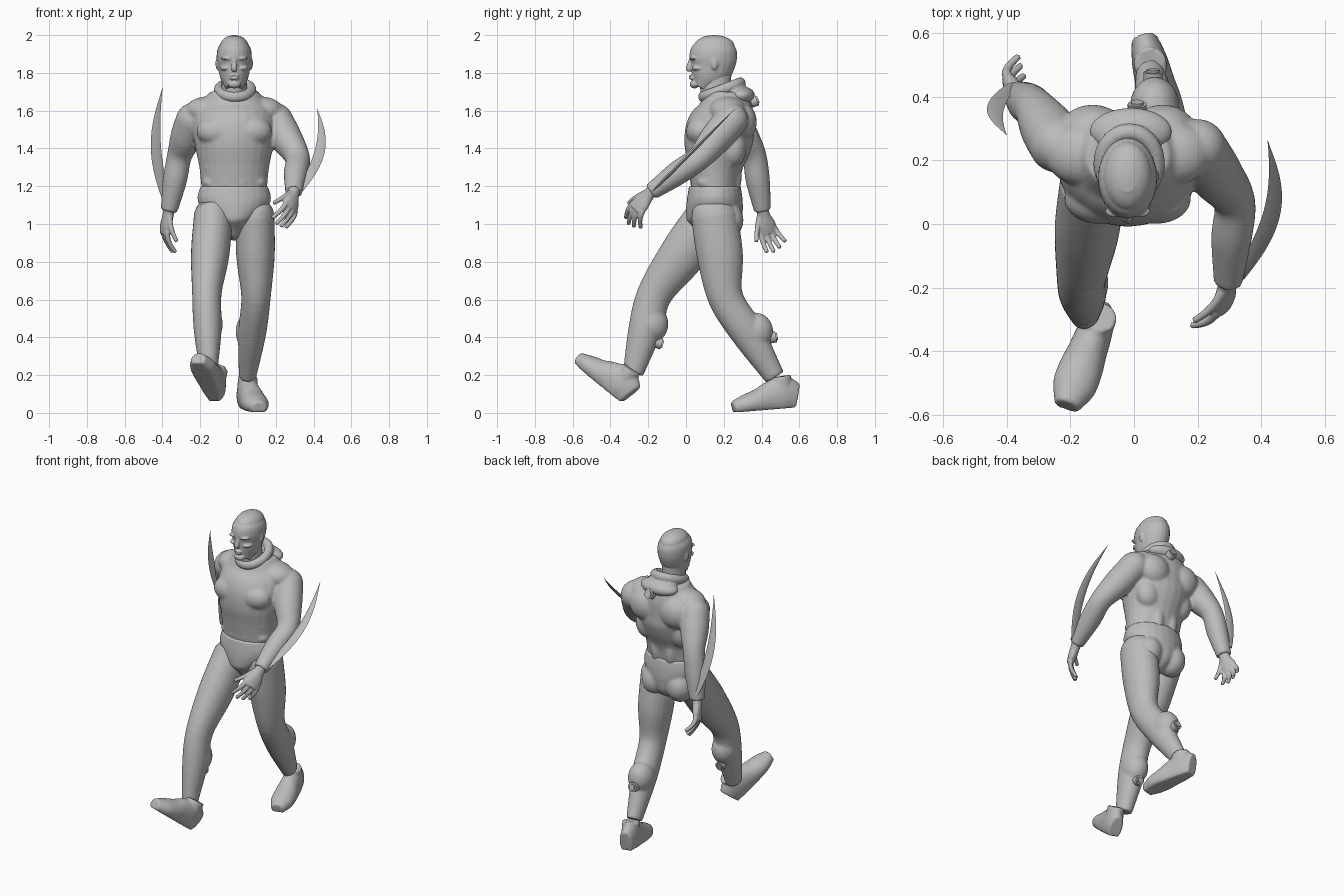
import bpy, bmesh, math
from mathutils import Vector, Matrix

if "Cube" in bpy.data.objects:
    bpy.data.objects.remove(bpy.data.objects["Cube"])

grey = bpy.data.materials.new("plain grey")
grey.use_nodes = True
grey.diffuse_color = (0.5, 0.5, 0.5, 1)
grey.node_tree.nodes["Principled BSDF"].inputs["Base Color"].default_value = grey.diffuse_color
X, Y, Z = Vector((1, 0, 0)), Vector((0, 1, 0)), Vector((0, 0, 1))
MIDDLE = -.02  # body centre line
SIDES = (-1, 1)


def smooth_path(rings, steps):
    """Catmull-Rom curve through rings of x, y, z, radius, radius."""
    rings = [Vector(ring) for ring in rings]
    rings = [rings[0] * 2 - rings[1]] + rings + [rings[-1] * 2 - rings[-2]]
    path = []
    for before, start, end, after in zip(rings, rings[1:], rings[2:], rings[3:]):
        leave, arrive = (end - before) / 2, (after - start) / 2
        for step in range(steps):
            u = step / steps
            bend = (leave - (end - start)) * (1 - u) - (arrive - (end - start)) * u
            path.append(start.lerp(end, u) + bend * u * (1 - u))
    return path + [rings[-2]]


def loft(bm, rings, side_axis=X, sides=24, steps=6):
    """Closed tube of elliptical sections square to its path."""
    path = smooth_path(rings, steps)
    points = [Vector(ring[:3]) for ring in path]
    last = len(points) - 1
    loops = []
    for i, ring in enumerate(path):
        tangent = (points[min(i + 1, last)] - points[max(i - 1, 0)]).normalized()
        across = (side_axis - tangent * side_axis.dot(tangent)).normalized()
        a = across * max(ring[3], .001)
        b = tangent.cross(across) * max(ring[4], .001)
        angles = [math.tau * k / sides for k in range(sides)]
        loops.append([bm.verts.new(points[i] + a * math.cos(w) + b * math.sin(w)) for w in angles])
    for low, high in zip(loops, loops[1:]):
        for k in range(sides):
            j = (k + 1) % sides
            bm.faces.new((low[k], low[j], high[j], high[k]))
    bm.faces.new(loops[0][::-1])
    bm.faces.new(loops[-1])


def stack(bm, bottom, spacing, rows):
    """Upright loft through evenly spaced rows of half width, front y, back y."""
    loft(bm, [(MIDDLE, (front + back) / 2, bottom + spacing * i, width, (back - front) / 2)
              for i, (width, front, back) in enumerate(rows)])


def limb(bm, joints, radii, depth, side_axis):
    """Limb through three joints, with a muscle halfway along each bone."""
    top, bend, end = (Vector(joint) for joint in joints)
    stations = (top, top.lerp(bend, .5), bend, bend.lerp(end, .45), end)
    loft(bm, [(*p, r, r * depth) for p, r in zip(stations, radii)], side_axis)


def ball(bm, centre, radii):
    place = Matrix.Translation(centre) @ Matrix.Diagonal((*radii, 1))
    bmesh.ops.create_uvsphere(bm, u_segments=24, v_segments=16, radius=1, matrix=place)


def mirrored_balls(bm, x, y, z, radii):
    for side in SIDES:
        ball(bm, (MIDDLE + side * x, y, z), radii)


def finish(name, bm, voxel=0, place=Matrix(), rounds=2):
    """Make the object; a voxel size fuses its overlapping volumes."""
    bm.transform(place)
    bmesh.ops.recalc_face_normals(bm, faces=bm.faces)
    mesh = bpy.data.meshes.new(name)
    bm.to_mesh(mesh)
    bm.free()
    mesh.materials.append(grey)
    part = bpy.data.objects.new(name, mesh)
    bpy.context.collection.objects.link(part)
    if voxel:
        fuse = part.modifiers.new("fuse", "REMESH")
        fuse.mode, fuse.voxel_size, fuse.use_smooth_shade = "VOXEL", voxel, True
        soften = part.modifiers.new("soften", "SMOOTH")
        soften.factor, soften.iterations = .5, rounds
    else:
        bpy.ops.object.select_all(action="DESELECT")
        part.select_set(True)
        bpy.context.view_layer.objects.active = part
        bpy.ops.object.shade_smooth_by_angle(angle=math.radians(40))


# Torso with chest, stomach and back muscles, and both sleeves
bm = bmesh.new()
stack(bm, 1.1, .1, [(.17, .03, .27), (.175, .025, .28), (.185, .01, .3), (.205, -.01, .34),
                    (.22, 0, .365), (.2, .06, .36), (.13, .1, .33)])
mirrored_balls(bm, .09, .08, 1.49, (.11, .08, .08))
mirrored_balls(bm, .11, .3, 1.54, (.1, .075, .1))
mirrored_balls(bm, .12, .25, 1.4, (.08, .07, .1))
mirrored_balls(bm, .05, .255, 1.25, (.04, .04, .1))
mirrored_balls(bm, .14, .22, 1.6, (.12, .1, .075))
for row in range(3):
    height = 1.38 - row * .08
    mirrored_balls(bm, .04, .052 + row * .006, height, (.04, .04, .036))
    mirrored_balls(bm, .13, .12, height, (.04, .06, .035))
SLEEVE_RADII = (.09, .085, .066, .064, .045)
RIGHT_WRIST, LEFT_WRIST = (-.365, .405, 1.07), (.295, -.185, 1.17)
for joints in (((-.24, .25, 1.55), (-.31, .36, 1.36), RIGHT_WRIST),
               ((.2, .24, 1.55), (.315, .07, 1.35), LEFT_WRIST)):
    ball(bm, joints[0], (.09, .09, .09))
    limb(bm, joints, SLEEVE_RADII, 1, Y - Z)
finish("torso_and_sleeves", bm, .009, rounds=5)

# Briefs, tapering to the crotch
bm = bmesh.new()
stack(bm, .92, .07, [(.02, .08, .18), (.09, .01, .28), (.16, 0, .3), (.195, .005, .3), (.18, .015, .29)])
mirrored_balls(bm, .09, .21, 1.02, (.085, .095, .1))
finish("briefs", bm, .009, rounds=5)

# Legs, alike except for the stride
LEG_RADII = (.103, .102, .078, .074, .046)
for name, joints, calf in (
        ("front_leg", ((-.13, .13, 1.05), (-.165, -.165, .63), (-.155, -.28, .21)), (-.158, -.185, .47)),
        ("back_leg", ((.09, .15, 1.05), (.095, .21, .61), (.05, .47, .19)), (.065, .37, .43))):
    bm = bmesh.new()
    limb(bm, joints, LEG_RADII, 1.2, X)
    ball(bm, joints[0], (.1, .12, .09))
    ball(bm, Vector(joints[1]) - Y * .04, (.06, .055, .07))
    ball(bm, calf, (.078, .092, .1))
    finish(name, bm, .009, rounds=4)

# Shoes, shaped flat-soled at the origin and then posed by the heel
SHOE_ROWS = [(.04, .13), (.056, .17), (.062, .15), (.07, .115), (.068, .09), (.04, .06)]
for name, heel, yaw, pitch in (("front_shoe", (-.12, -.33, .05), -.36, -.67),
                               ("back_shoe", (.03, .59, .03), .24, .08)):
    bm = bmesh.new()
    loft(bm, [(0, -.07 * i, high * .4, wide, high * .6) for i, (wide, high) in enumerate(SHOE_ROWS)])
    loft(bm, [(0, -.07, .04, .055, .055), (0, -.08, .17, .052, .056)])
    for vert in bm.verts:
        vert.co.z = max(vert.co.z, 0)
    turn = Matrix.Rotation(yaw, 4, "Z") @ Matrix.Rotation(pitch, 4, "X")
    finish(name, bm, .008, Matrix.Translation(heel) @ turn, rounds=4)


# Hands: palm, four curled fingers and a thumb, shaped at the origin
def hand(name, wrist, along, thumb_side, palm_side):
    along = Vector(along).normalized()
    thumb_side = (thumb_side - along * thumb_side.dot(along)).normalized()
    palm = along.cross(thumb_side)
    palm *= math.copysign(1, palm.dot(palm_side))
    bm = bmesh.new()
    loft(bm, [(*(along * reach), wide, thick) for reach, wide, thick in
              ((-.03, .03, .03), (.02, .03, .025), (.07, .045, .023), (.11, .04, .018))], thumb_side)

    def digit(start, length, offset, spread, curl):
        rings = []
        for k in range(4):
            centre = along * (start + length * k / 3) + thumb_side * (offset + spread * k)
            thickness = .014 - .0015 * k
            rings.append((*(centre + palm * curl * k * k), thickness, thickness))
        loft(bm, rings, palm, 10, 4)

    for finger, length in enumerate((.09, .1, .09, .07)):
        offset = .034 - .023 * finger
        digit(.09, length, offset, offset * .15, .006)
    digit(.02, .1, .02, .02, .004)
    finish(name, bm, .005, Matrix.Translation(wrist) @ Matrix.Scale(1.15, 4))


hand("left_hand", LEFT_WRIST, (-.15, -.65, -.75), Z - Y - X, Y - X - Z)
hand("right_hand", RIGHT_WRIST, (-.2, .25, -.95), X * .4 - Y, X + Y * .4)

# Curved forearm blades with a diamond section, bowed outward
for name, base, tip, bow in (("left_blade", (.33, -.17, 1.18), (.42, .26, 1.61), .06),
                             ("right_blade", (-.38, .44, 1.12), (-.4, .28, 1.72), -.045)):
    bm = bmesh.new()
    rings = []
    for k in range(9):
        u = k / 8
        centre = Vector(base).lerp(Vector(tip), u) + X * bow * math.sin(math.pi * u)
        width = .028 * math.sin(math.pi * (.2 + .8 * u))
        rings.append((*centre, width, width / 3))
    loft(bm, rings, sides=4, steps=3)
    finish(name, bm)

# Head with chin, lips, nose, brows, cheeks and ears
bm = bmesh.new()
stack(bm, 1.72, .055, [(.045, .035, .13), (.073, .02, .2), (.086, .018, .25), (.093, .018, .27),
                       (.082, .036, .262), (.03, .1, .2)])
ball(bm, (MIDDLE, .15, 1.94), (.076, .108, .06))
ball(bm, (MIDDLE, .045, 1.74), (.035, .025, .022))
for lip in (1.771, 1.783):
    ball(bm, (MIDDLE, .033, lip), (.026, .019, .006))
loft(bm, [(MIDDLE, .028, 1.87, .009, .012), (MIDDLE, .016, 1.825, .016, .016),
          (MIDDLE, .025, 1.812, .012, .01)], sides=12)
mirrored_balls(bm, .036, .04, 1.877, (.035, .02, .009))
mirrored_balls(bm, .045, .07, 1.825, (.03, .04, .015))
mirrored_balls(bm, .087, .15, 1.85, (.012, .02, .034))
finish("head", bm, .0045)

# Neck
bm = bmesh.new()
stack(bm, 1.64, .08, [(.08, .09, .26), (.068, .075, .24), (.065, .075, .24)])
finish("neck", bm)

# Rolled collar and the hood folded behind it
bm = bmesh.new()
tilt = Matrix.Translation((-.015, .19, 1.71)) @ Matrix.Rotation(.36, 4, "X")
for k in range(36):
    angle = math.tau * k / 36
    ball(bm, tilt @ Vector((.085 * math.cos(angle), .105 * math.sin(angle), 0)), (.028, .028, .03))
ball(bm, (-.01, .29, 1.68), (.13, .075, .05))
finish("collar_and_hood", bm, .007, rounds=4)

# Round caps on the upper back and the calves
for name, spot, aim in (("back_cap", (.01, .36, 1.65), Y + Z * .4),
                        ("front_calf_cap", (-.155, -.145, .37), Y - Z * .3),
                        ("back_calf_cap", (.06, .46, .4), Y + Z * .2)):
    bm = bmesh.new()
    for radius, height in ((.03, .035), (.02, .05)):
        bmesh.ops.create_cone(bm, cap_ends=True, segments=20, radius1=radius, radius2=radius, depth=height)
    turn = aim.to_track_quat("Z", "Y").to_matrix().to_4x4()
    finish(name, bm, place=Matrix.Translation(spot) @ turn)
